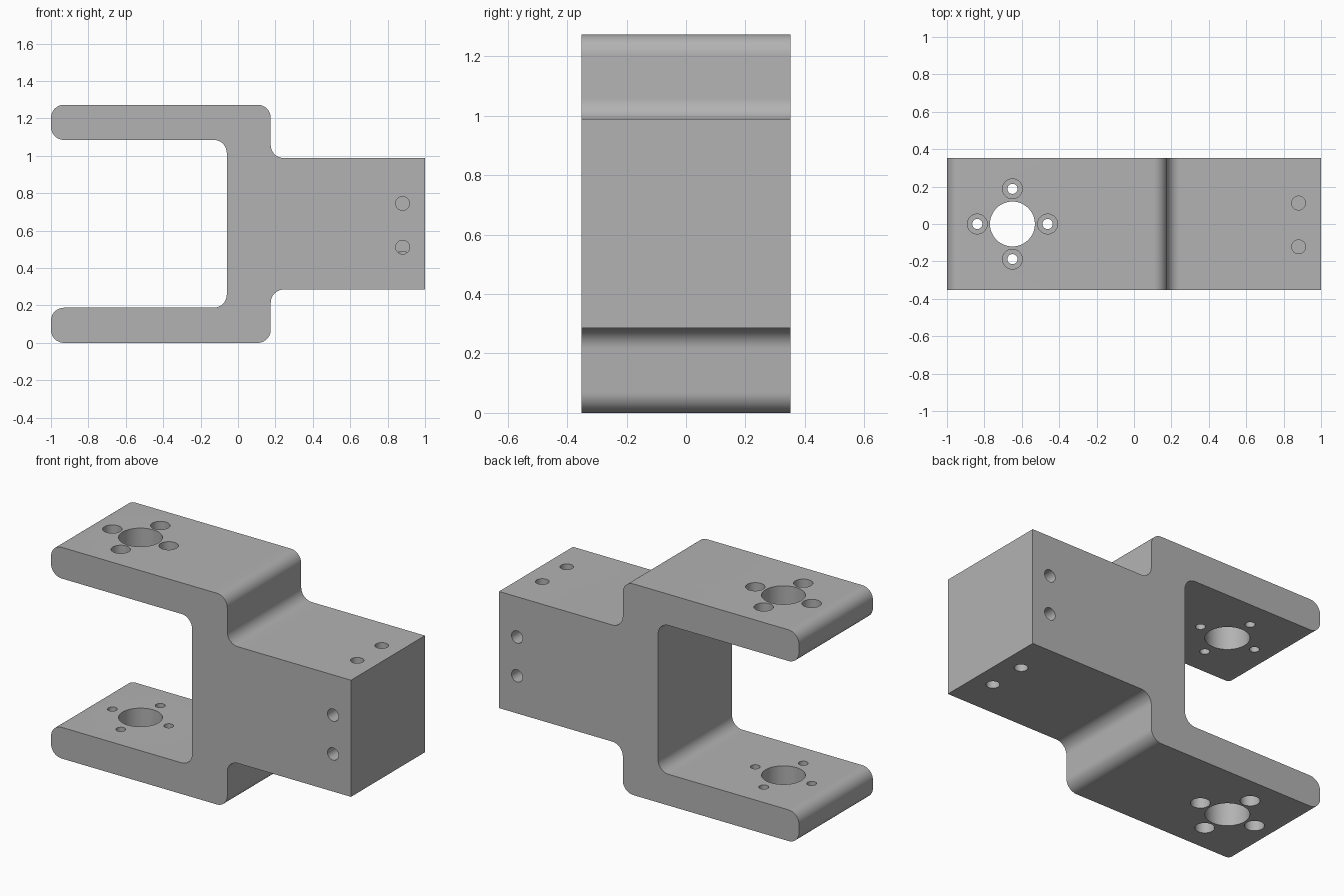
import bpy, bmesh, math
from mathutils import Vector

cube = bpy.data.objects.get("Cube")
if cube:
    bpy.data.objects.remove(cube, do_unlink=True)

HEIGHT, HALF_DEPTH, FILLET = 1.273, 0.352, 0.07
MID = HEIGHT / 2

grey = bpy.data.materials.new("plain grey")
grey.use_nodes = True
colour = (0.45, 0.45, 0.45, 1)
grey.diffuse_color = colour
grey.node_tree.nodes["Principled BSDF"].inputs["Base Color"].default_value = colour


def add_object(name, bm):
    bmesh.ops.recalc_face_normals(bm, faces=bm.faces)
    mesh = bpy.data.meshes.new(name)
    bm.to_mesh(mesh)
    bm.free()
    mesh.materials.append(grey)
    obj = bpy.data.objects.new(name, mesh)
    bpy.context.collection.objects.link(obj)
    return obj


def fillet(before, corner, after, radius, steps=12):
    """Arc that rounds a right-angled corner."""
    a = (before - corner).normalized() * radius
    b = (after - corner).normalized() * radius
    angles = [math.pi / 2 * i / steps for i in range(steps + 1)]
    return [corner + a * (1 - math.sin(t)) + b * (1 - math.cos(t)) for t in angles]


# Side profile: lower half corners, mirrored upward; radius 0 keeps a corner sharp
lower = [(-0.06, 0.188, FILLET), (-1, 0.188, FILLET), (-1, 0, FILLET),
         (0.175, 0, FILLET), (0.175, 0.285, FILLET), (1, 0.285, 0)]
corners = lower + [(x, HEIGHT - z, r) for x, z, r in reversed(lower)]
points = [Vector((x, -HALF_DEPTH, z)) for x, z, r in corners]
outline = []
for i, (x, z, r) in enumerate(corners):
    if r:
        outline += fillet(points[i - 1], points[i], points[(i + 1) % len(points)], r)
    else:
        outline.append(points[i])

bm = bmesh.new()
face = bm.faces.new([bm.verts.new(p) for p in outline])
new = bmesh.ops.extrude_face_region(bm, geom=[face])["geom"]
bmesh.ops.translate(bm, vec=(0, 2 * HALF_DEPTH, 0),
                    verts=[v for v in new if isinstance(v, bmesh.types.BMVert)])
bracket = add_object("fork_bracket", bm)


def drill(name, centre, radius, length, axis="z"):
    """Cut a round hole centred on a point along one axis."""
    bm = bmesh.new()
    bmesh.ops.create_cone(bm, cap_ends=True, segments=48, radius1=radius,
                          radius2=radius, depth=length)
    cutter = add_object(name, bm)
    cutter.location = centre
    if axis == "y":
        cutter.rotation_euler.x = math.pi / 2
    cutter.hide_render = True
    cutter.hide_set(True)
    cutter.display_type = "WIRE"
    mod = bracket.modifiers.new(name, "BOOLEAN")
    mod.operation = "DIFFERENCE"
    mod.solver = "EXACT"
    mod.object = cutter


# Fork arms: shaft bore and four bolt holes counterbored from outside
BORE_X = -0.65
drill("shaft_bore_cutter", (BORE_X, 0, MID), 0.12, 2)
for i in range(4):
    x = BORE_X + 0.188 * math.cos(i * math.pi / 2)
    y = 0.188 * math.sin(i * math.pi / 2)
    drill("bolt_hole_cutter", (x, y, MID), 0.027, 2)
    for z in (0, HEIGHT):
        drill("counterbore_cutter", (x, y, z), 0.053, 0.2)

# Mounting block: pairs of blind holes on four sides
for offset in (-0.117, 0.117):
    for z in (0.285, 0.988):
        drill("vertical_mount_cutter", (0.88, offset - 0.005, z), 0.037, 0.4)
    for y in (-HALF_DEPTH, HALF_DEPTH):
        drill("side_mount_cutter", (0.88, y, MID + offset - 0.008), 0.037, 0.4, "y")

# Apply the cuts, remove the helpers and smooth the rounded surfaces
bpy.context.view_layer.update()
evaluated = bracket.evaluated_get(bpy.context.evaluated_depsgraph_get())
cut_mesh = bpy.data.meshes.new_from_object(evaluated)
cutters = [m.object for m in bracket.modifiers]
bracket.modifiers.clear()
bracket.data = cut_mesh
for cutter in cutters:
    bpy.data.objects.remove(cutter, do_unlink=True)
cut_mesh.materials.clear()
cut_mesh.materials.append(grey)
for o in bpy.context.selected_objects:
    o.select_set(False)
bracket.select_set(True)
bpy.context.view_layer.objects.active = bracket
bpy.ops.object.shade_smooth_by_angle(angle=math.radians(30))
